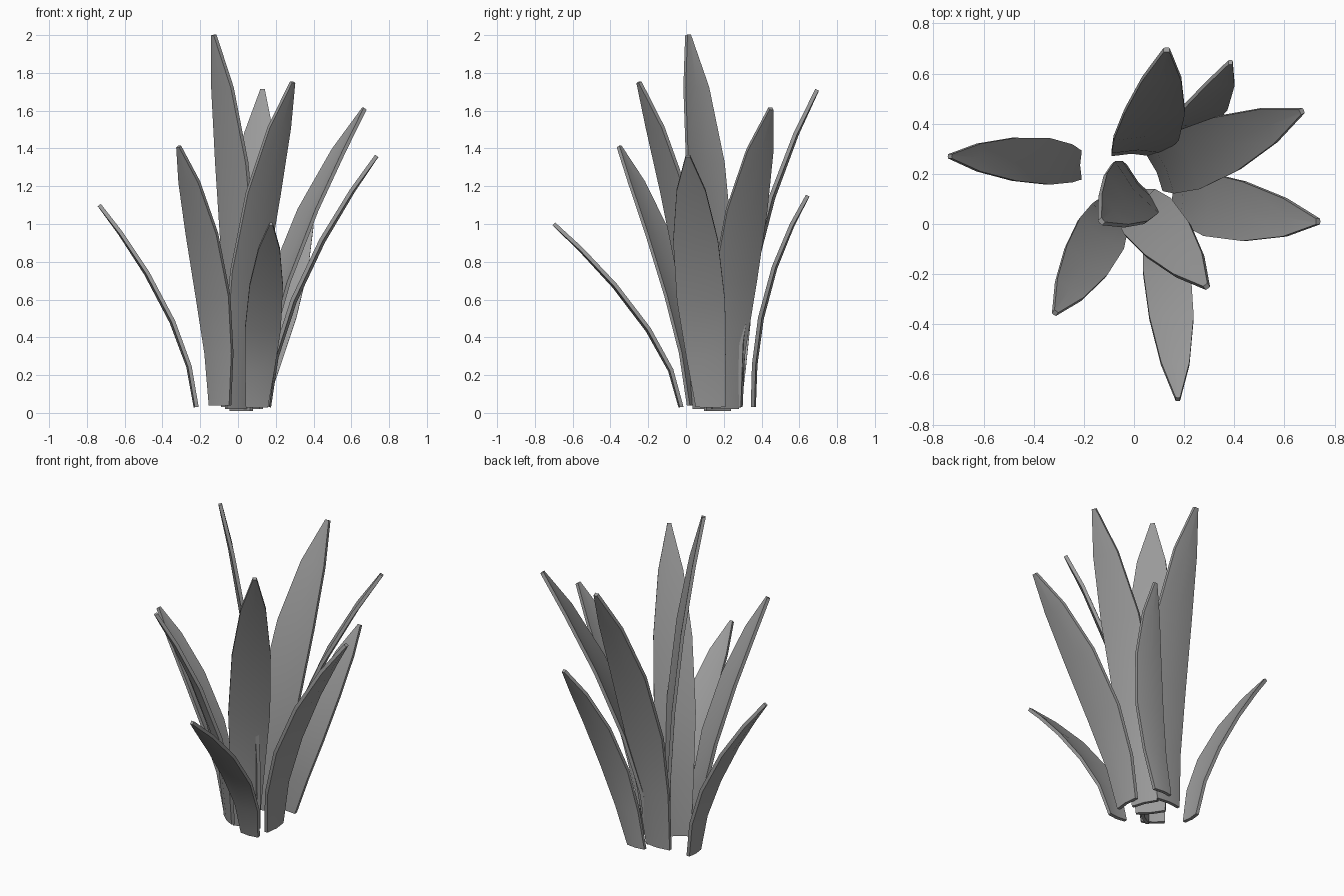
import bpy
import bmesh
from math import cos, sin, radians
from mathutils import Vector

cube = bpy.data.objects.get("Cube")
if cube:
    bpy.data.objects.remove(cube, do_unlink=True)

# One plain grey for the whole plant
grey = bpy.data.materials.new("leaf_grey")
grey.use_nodes = True
colour = (0.33, 0.33, 0.33, 1)
grey.diffuse_color = colour
bsdf = next(n for n in grey.node_tree.nodes if n.type == 'BSDF_PRINCIPLED')
bsdf.inputs["Base Color"].default_value = colour
bsdf.inputs["Roughness"].default_value = 0.8

# Leaf outline: (fraction of height, fraction of full width)
OUTLINE = [(0, 0.62), (0.2, 0.82), (0.42, 1), (0.66, 0.93), (0.86, 0.6), (1, 0.09)]
THICK = 0.02


def leaf(name, base, tip, facing, width, bend):
    """Cupped blade: bends towards its facing angle, leans evenly sideways."""
    base, tip = Vector(base), Vector(tip)
    out = Vector((cos(radians(facing)), sin(radians(facing)), 0))
    side = Vector((-out.y, out.x, 0))
    span = tip - base

    def spine(t):
        return (base + out * span.dot(out) * t ** bend
                + side * span.dot(side) * t + Vector((0, 0, span.z * t)))

    bm = bmesh.new()
    rings = []
    for t, w in OUTLINE:
        tangent = (spine(t + 0.03) - spine(max(t - 0.03, 0))).normalized()
        normal = side.cross(tangent).normalized()
        half = width * w / 2
        ring = []
        for s, face in ((-1, 1), (0, 1), (1, 1), (1, -1), (0, -1), (-1, -1)):
            cup = -0.12 * half * abs(s)
            p = spine(t) + side * half * s + normal * (cup + face * THICK / 2)
            ring.append(bm.verts.new(p))
        rings.append(ring)
    for a, b in zip(rings, rings[1:]):
        for i in range(len(a)):
            j = (i + 1) % len(a)
            bm.faces.new((a[i], a[j], b[j], b[i]))
    for r in (rings[0], rings[-1]):
        bm.faces.new((r[0], r[1], r[4], r[5]))
        bm.faces.new((r[1], r[2], r[3], r[4]))
    bmesh.ops.recalc_face_normals(bm, faces=bm.faces)

    mesh = bpy.data.meshes.new(name)
    bm.to_mesh(mesh)
    bm.free()
    mesh.materials.append(grey)
    obj = bpy.data.objects.new(name, mesh)
    bpy.context.collection.objects.link(obj)
    bpy.ops.object.select_all(action='DESELECT')
    obj.select_set(True)
    bpy.context.view_layer.objects.active = obj
    bpy.ops.object.shade_smooth_by_angle(angle=radians(35))


# Leaves of the clump: base, tip, facing angle, full width, bend
leaf("centre_leaf", (0.01, 0.16, 0.01), (-0.13, 0.01, 2.0), 220, 0.27, 2.1)
leaf("back_leaf", (-0.01, 0.29, 0.03), (0.13, 0.695, 1.71), 90, 0.26, 2.05)
leaf("back_left_short_leaf", (0.09, 0.36, 0.03), (0.385, 0.645, 1.15), 90, 0.19, 2.2)
leaf("back_left_leaf", (0.1, 0.21, 0.02), (0.67, 0.45, 1.61), 24, 0.25, 1.7)
leaf("left_leaf", (0.165, 0.13, 0.03), (0.735, 0.01, 1.36), 0, 0.255, 1.65)
leaf("front_left_leaf", (0.0, 0.08, 0.02), (0.29, -0.25, 1.75), -53, 0.235, 1.8)
leaf("front_leaf", (0.1, -0.03, 0.03), (0.175, -0.7, 1.0), -90, 0.19, 1.55)
leaf("front_right_leaf", (-0.1, 0.045, 0.04), (-0.315, -0.355, 1.41), 234, 0.215, 1.7)
leaf("right_leaf", (-0.225, 0.235, 0.03), (-0.735, 0.27, 1.1), 180, 0.185, 1.6)
